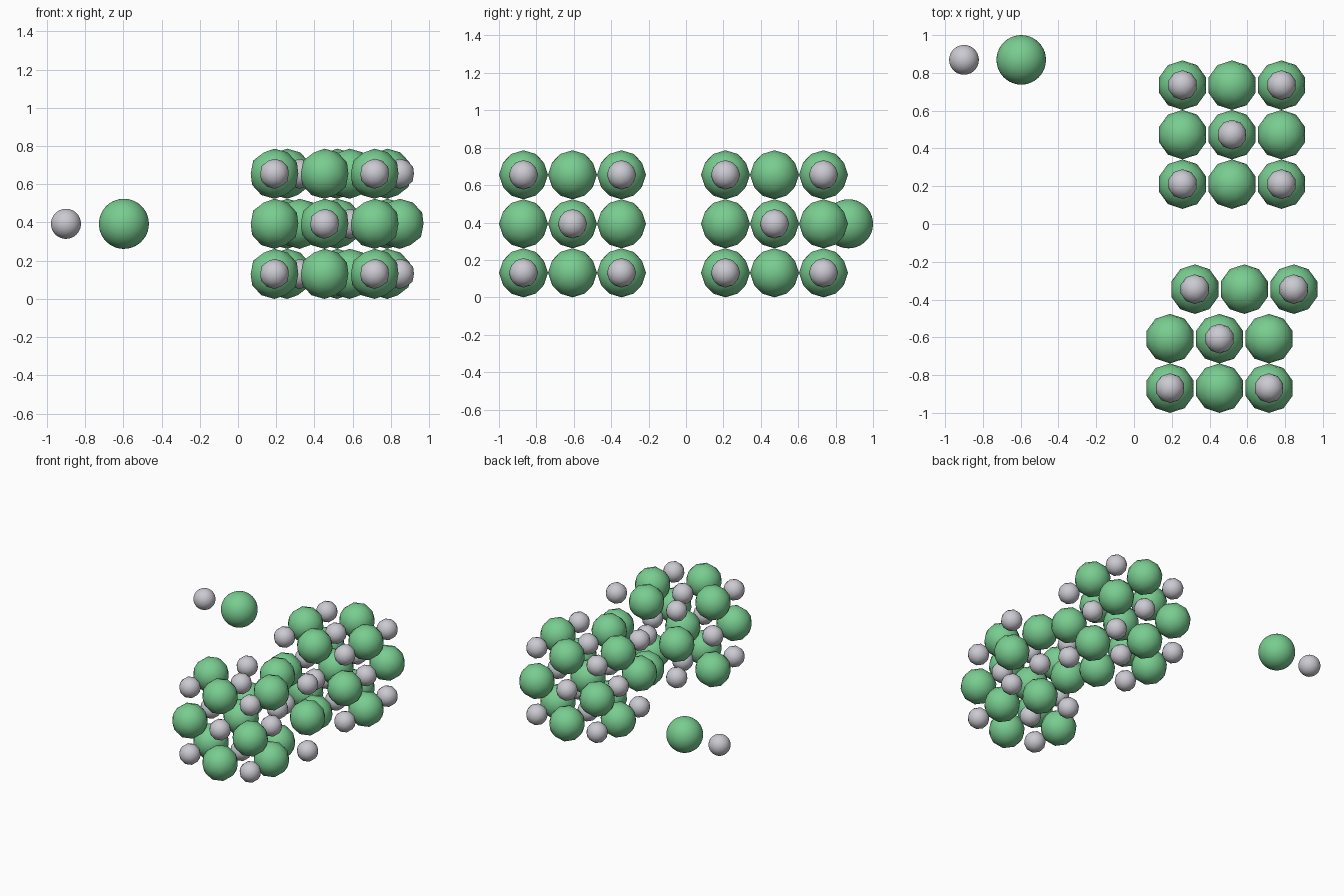
import bpy
import bmesh

cube = bpy.data.objects.get("Cube")
if cube:
    bpy.data.objects.remove(cube, do_unlink=True)

STEP = 0.262            # spacing between neighbouring balls
BIG = STEP / 2          # large balls touch the next lattice site
SMALL = BIG * 0.6


def material(name, colour):
    mat = bpy.data.materials.new(name)
    mat.use_nodes = True
    mat.diffuse_color = colour
    bsdf = mat.node_tree.nodes["Principled BSDF"]
    bsdf.inputs["Base Color"].default_value = colour
    bsdf.inputs["Roughness"].default_value = 0.6
    return mat


green = material("leaf green", (0.19, 0.61, 0.28, 1))
grey = material("light grey", (0.60, 0.59, 0.64, 1))


def ball_mesh(name, radius, mat, detail):
    """Smooth shaded ball, shared by every object of its kind."""
    mesh = bpy.data.meshes.new(name)
    bm = bmesh.new()
    bmesh.ops.create_icosphere(bm, subdivisions=detail, radius=radius)
    for face in bm.faces:
        face.smooth = True
    bm.to_mesh(mesh)
    bm.free()
    mesh.materials.append(mat)
    return mesh


def place(name, mesh, location):
    obj = bpy.data.objects.new(name, mesh)
    obj.location = location
    bpy.context.collection.objects.link(obj)


large_ball = ball_mesh("large_ball", BIG, green, 2)
small_ball = ball_mesh("small_ball", SMALL, grey, 2)


def lattice(name, x0, y0, row_shift):
    """Alternating 3 x 3 x 3 block; row_shift slides each row sideways."""
    for i in range(3):
        for j in range(3):
            for k in range(3):
                is_small = (i + j + k) % 2 == 0
                kind = "small_ball" if is_small else "large_ball"
                place(f"{name}_{kind}_{i}{j}{k}",
                      small_ball if is_small else large_ball,
                      (x0 + i * STEP + row_shift[j],
                       y0 + j * STEP, BIG + k * STEP))


# Regular block at the back, slipped block at the front
lattice("regular_block", 0.257, 0.211, (0, 0, 0))
lattice("slipped_block", 0.191, -0.869, (0, 0, BIG))

# Separate sample balls, rounder than those in the blocks
mid = BIG + STEP
place("sample_large_ball", ball_mesh("round_large_ball", BIG, green, 4),
      (-0.597, 1 - BIG, mid))
place("sample_small_ball", ball_mesh("round_small_ball", SMALL, grey, 4),
      (-0.9, 1 - BIG, mid))
